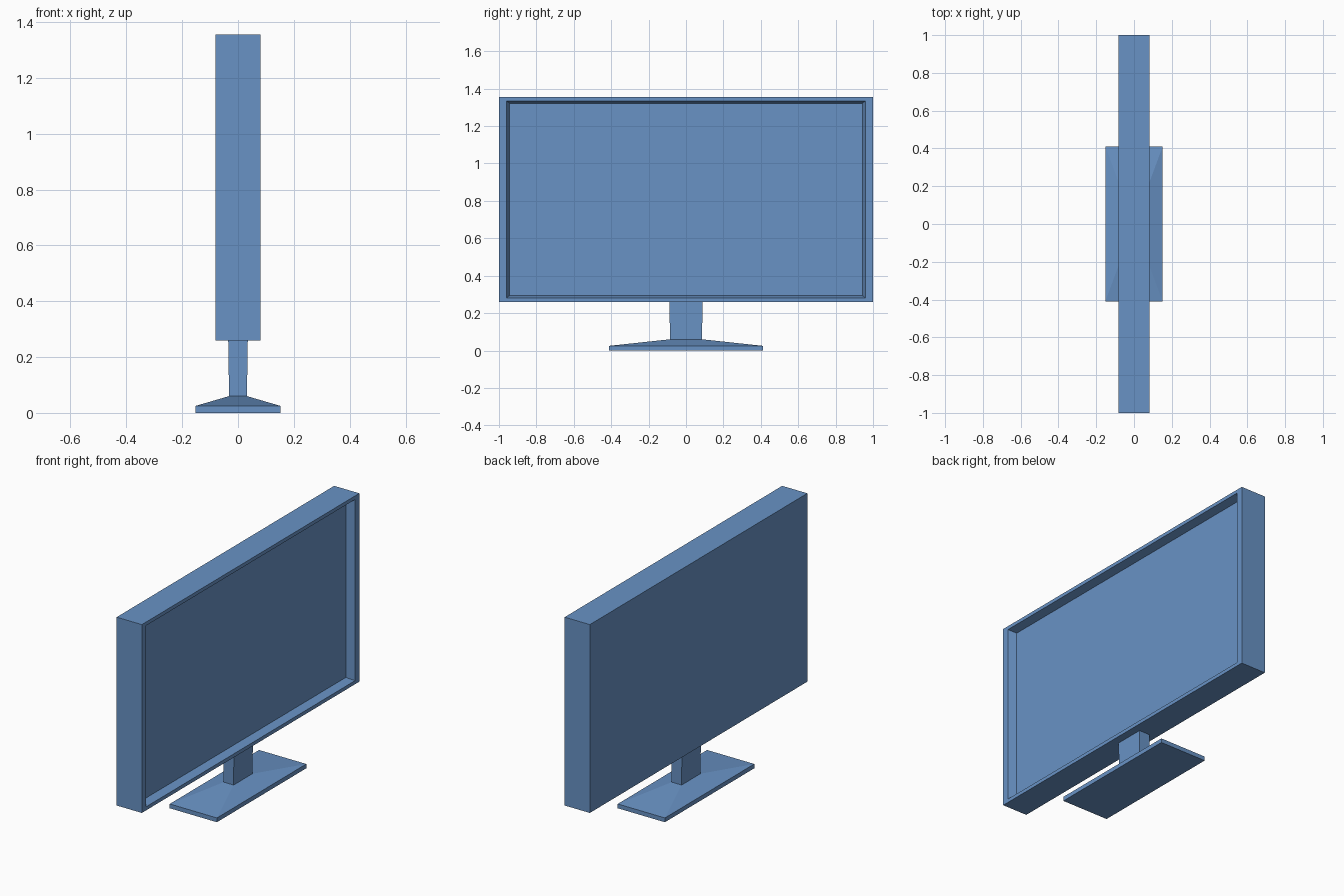
import bpy, bmesh

if "Cube" in bpy.data.objects:
    bpy.data.objects.remove(bpy.data.objects["Cube"])

# Blue plastic used on every part
blue = bpy.data.materials.new("blue_plastic")
blue.diffuse_color = (0.14, 0.29, 0.56, 1.0)
blue.use_nodes = True
blue.node_tree.nodes["Principled BSDF"].inputs["Base Color"].default_value = blue.diffuse_color


def loft(name, rings):
    """Skin a list of four-cornered rings and cap both ends."""
    bm = bmesh.new()
    loops = [[bm.verts.new(co) for co in ring] for ring in rings]
    for a, b in zip(loops, loops[1:]):
        for i in range(4):
            j = (i + 1) % 4
            bm.faces.new((a[i], a[j], b[j], b[i]))
    bm.faces.new(loops[0][::-1])
    bm.faces.new(loops[-1])
    bmesh.ops.recalc_face_normals(bm, faces=bm.faces)
    mesh = bpy.data.meshes.new(name)
    bm.to_mesh(mesh)
    bm.free()
    mesh.materials.append(blue)
    obj = bpy.data.objects.new(name, mesh)
    bpy.context.collection.objects.link(obj)
    return obj


CORNERS = ((-1, -1), (1, -1), (1, 1), (-1, 1))


def upright_ring(x, half_y, z0, z1):
    mid, half = (z0 + z1) / 2, (z1 - z0) / 2
    return [(x, sy * half_y, mid + sz * half) for sy, sz in CORNERS]


def flat_ring(half_x, half_y, z):
    return [(sx * half_x, sy * half_y, z) for sx, sy in CORNERS]


# Display housing: flat back, thin rim, sloped walls in to the sunken screen
loft("display_housing", [
    upright_ring(-0.081, 1.0, 0.26, 1.356),
    upright_ring(0.081, 1.0, 0.26, 1.356),
    upright_ring(0.081, 0.96, 0.281, 1.335),
    upright_ring(0.034, 0.943, 0.294, 1.322),
])

# Stand: shallow pyramid foot and a neck widening slightly upwards
loft("stand", [
    flat_ring(0.152, 0.411, 0.0),
    flat_ring(0.152, 0.411, 0.025),
    flat_ring(0.032, 0.086, 0.06),
    flat_ring(0.035, 0.088, 0.26),
])
